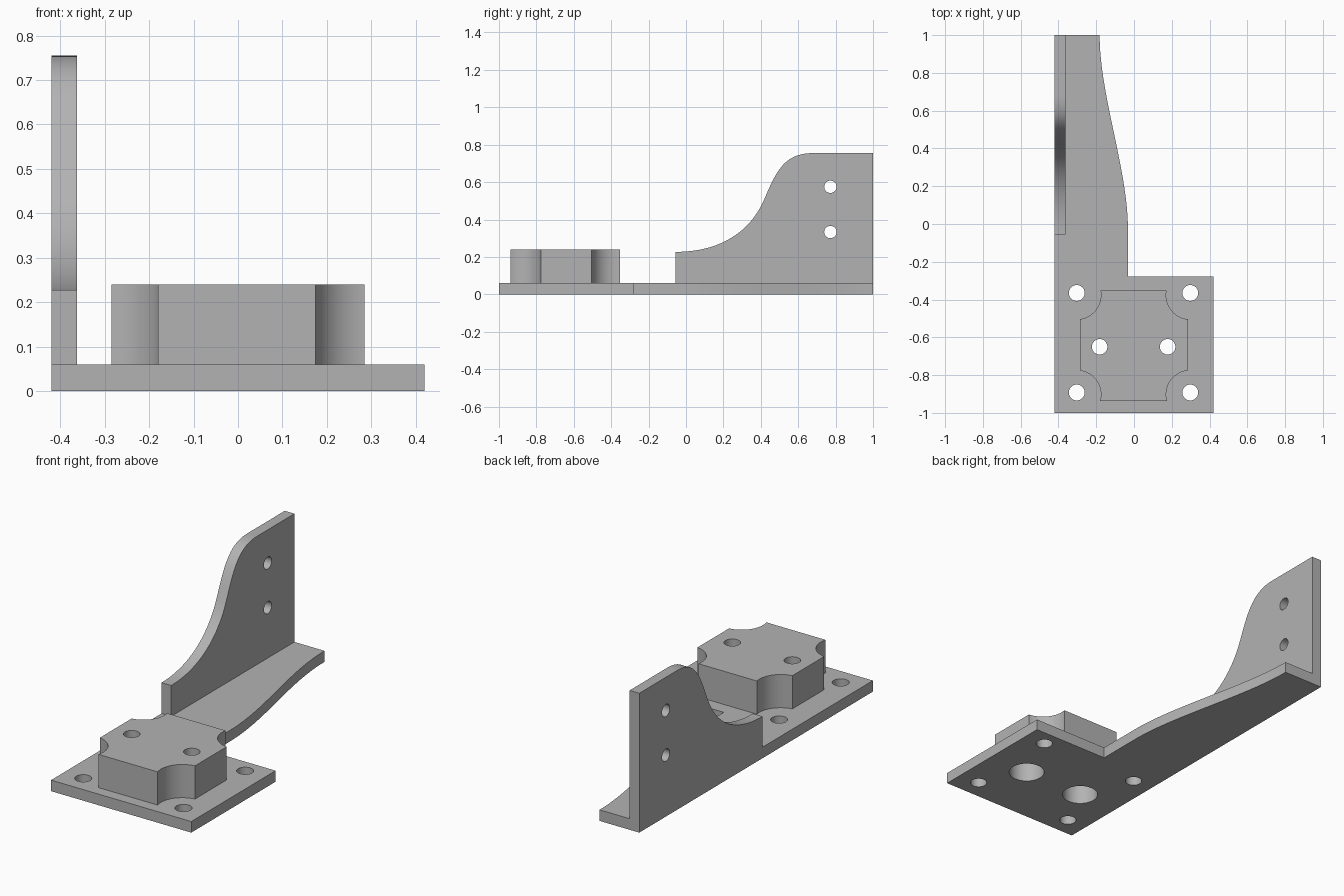
import bpy, bmesh
from math import cos, sin, pi, radians
from mathutils import Vector
from mathutils.geometry import interpolate_bezier

default = bpy.data.objects.get("Cube")
if default:
    bpy.data.objects.remove(default, do_unlink=True)

GREY = (0.45, 0.45, 0.45, 1)
grey = bpy.data.materials.new("plain grey")
grey.use_nodes = True
grey.diffuse_color = GREY
grey.node_tree.nodes["Principled BSDF"].inputs["Base Color"].default_value = GREY

THICK = 0.06
LEFT, RIGHT, FRONT, BACK = -0.42, 0.42, -1.0, 1.0


def bezier(*points):
    return [p[:] for p in interpolate_bezier(*[Vector(p) for p in points], 24)]


def extrude(name, outline, direction):
    """Solid made by sweeping a closed outline along a vector."""
    bm = bmesh.new()
    face = bm.faces.new([bm.verts.new(p) for p in outline])
    swept = bmesh.ops.extrude_face_region(bm, geom=[face])["geom"]
    moved = [v for v in swept if isinstance(v, bmesh.types.BMVert)]
    bmesh.ops.translate(bm, verts=moved, vec=direction)
    bmesh.ops.recalc_face_normals(bm, faces=bm.faces)
    mesh = bpy.data.meshes.new(name)
    bm.to_mesh(mesh)
    bm.free()
    mesh.materials.append(grey)
    obj = bpy.data.objects.new(name, mesh)
    bpy.context.collection.objects.link(obj)
    return obj


def post(x, y, radius, bottom, top):
    """Upright cylinder used as a cutter."""
    ring = [(x + radius * cos(2 * pi * i / 48), y + radius * sin(2 * pi * i / 48), bottom)
            for i in range(48)]
    return extrude("cutter", ring, (0, 0, top - bottom))


def cross_pin(y, z, radius):
    ring = [(LEFT - 0.1, y + radius * cos(2 * pi * i / 48), z + radius * sin(2 * pi * i / 48))
            for i in range(48)]
    return extrude("cutter", ring, (0.3, 0, 0))


def combine(obj, other, operation="DIFFERENCE"):
    mod = obj.modifiers.new("combine", "BOOLEAN")
    mod.operation, mod.solver, mod.object = operation, "EXACT", other
    bpy.context.view_layer.objects.active = obj
    bpy.ops.object.modifier_apply(modifier=mod.name)
    bpy.data.objects.remove(other, do_unlink=True)


# Flat base: square plate with a tapering arm
taper = bezier((-0.032, -0.03), (-0.032, 0.29), (-0.182, 0.68), (-0.182, BACK))
base_outline = [(LEFT, FRONT), (RIGHT, FRONT), (RIGHT, -0.278), (-0.032, -0.278),
                *taper, (LEFT, BACK)]
bracket = extrude("bracket", [(x, y, 0) for x, y in base_outline], (0, 0, THICK))

# Upright web with an S-shaped top edge
lower = bezier((-0.055, 0.227), (0.2, 0.227), (0.35, 0.35), (0.417, 0.505))
upper = bezier((0.417, 0.505), (0.48, 0.65), (0.52, 0.755), (0.68, 0.755))
web_outline = [(-0.055, 0), *lower, *upper[1:], (BACK, 0.755), (BACK, 0)]
web = extrude("web", [(LEFT, y, z) for y, z in web_outline], (0.058, 0, 0))
combine(bracket, web, "UNION")

# Raised block
block = extrude("raised_block", [(x, y, THICK) for x, y in
                ((-0.285, -0.938), (0.285, -0.938), (0.285, -0.353), (-0.285, -0.353))],
                (0, 0, 0.18))

# Corner bolt holes in the plate and the scallops around them
for x in (-0.303, 0.298):
    for y, scallop_y in ((-0.365, -0.377), (-0.892, -0.903)):
        combine(bracket, post(x, y, 0.042, -0.1, 0.2))
        combine(block, post(x, scallop_y, 0.128, 0, 0.3))

# Counterbored holes, wide from below and narrow at the top
for x in (-0.182, 0.178):
    combine(bracket, post(x, -0.65, 0.09, -0.1, 0.2))
    combine(block, post(x, -0.65, 0.09, 0, 0.18))
    combine(block, post(x, -0.65, 0.041, 0, 0.3))

# Side holes in the web
for z in (0.333, 0.575):
    combine(bracket, cross_pin(0.772, z, 0.033))

# Shading with crisp edges
for obj in (bracket, block):
    bpy.ops.object.select_all(action="DESELECT")
    obj.select_set(True)
    bpy.context.view_layer.objects.active = obj
    bpy.ops.object.shade_smooth_by_angle(angle=radians(30))
